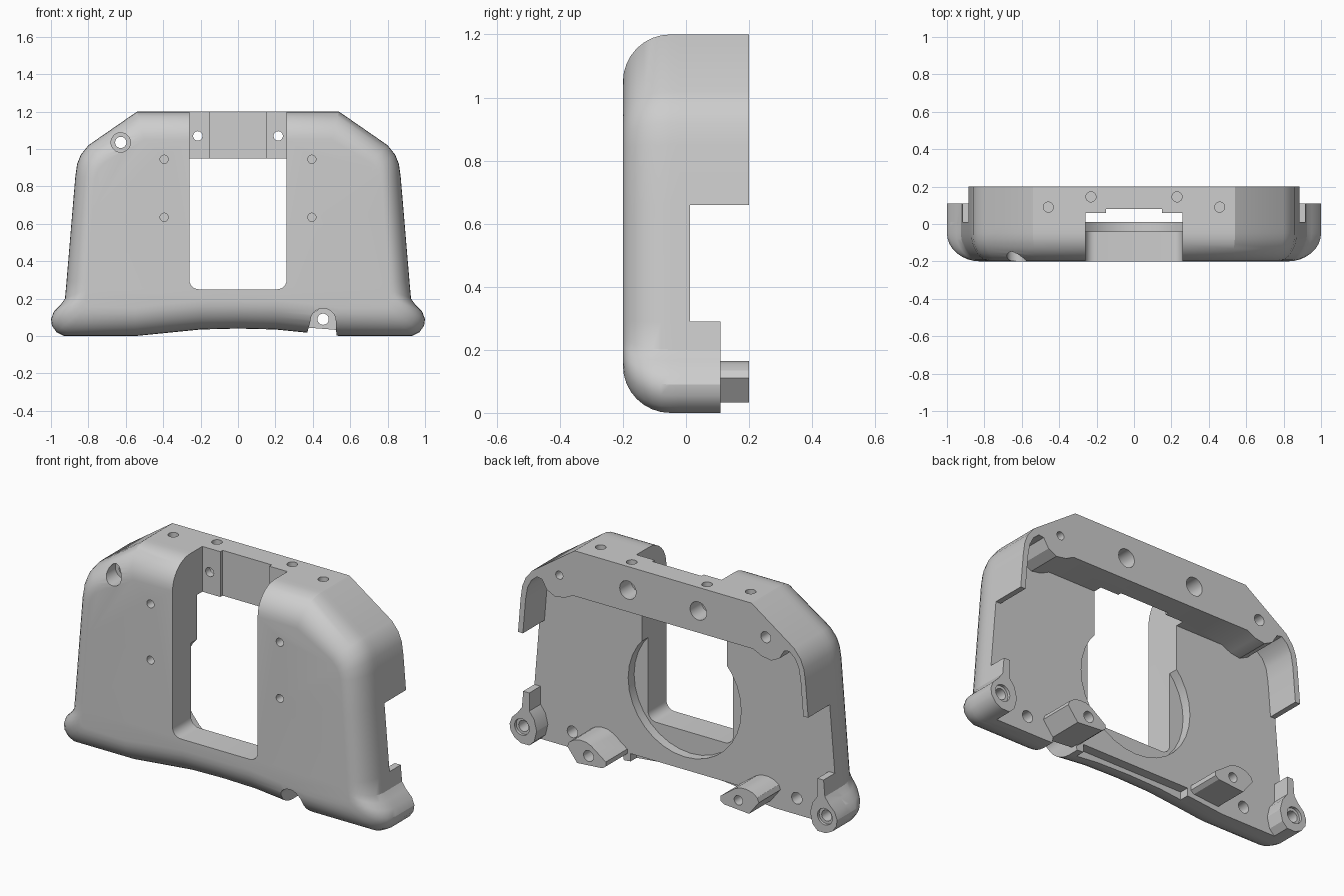
import bpy, bmesh, math
from mathutils import Matrix

cube = bpy.data.objects.get("Cube")
if cube:
    bpy.data.objects.remove(cube, do_unlink=True)

grey = bpy.data.materials.new("light grey")
grey.use_nodes = True
colour = (0.61, 0.61, 0.61, 1)
grey.diffuse_color = colour
grey.node_tree.nodes["Principled BSDF"].inputs["Base Color"].default_value = colour


def make(name, bm):
    bmesh.ops.recalc_face_normals(bm, faces=bm.faces)
    mesh = bpy.data.meshes.new(name)
    bm.to_mesh(mesh)
    bm.free()
    mesh.materials.append(grey)
    ob = bpy.data.objects.new(name, mesh)
    bpy.context.collection.objects.link(ob)
    return ob


def loft(name, rings):
    """Skin closed rings of equal length and cap both ends."""
    bm = bmesh.new()
    loops = [[bm.verts.new(p) for p in ring] for ring in rings]
    n = len(loops[0])
    for a, b in zip(loops, loops[1:]):
        for i in range(n):
            j = (i + 1) % n
            bm.faces.new((a[i], a[j], b[j], b[i]))
    bm.faces.new(loops[0])
    bm.faces.new(loops[-1])
    return make(name, bm)


def prism(name, outline, y0, y1):
    return loft(name, [[(x, y, z) for x, z in outline] for y in (y0, y1)])


def flip(points):
    return [(-x, z) for x, z in points]


def both(half):
    """Close a right half outline with its mirror image."""
    return half + [(-x, z) for x, z in reversed(half) if x > 0]


def rod(name, x, y, z, r, depth, axis="Y"):
    bm = bmesh.new()
    turn = Matrix.Rotation(math.pi / 2, 4, "X") if axis == "Y" else Matrix()
    bmesh.ops.create_cone(bm, cap_ends=True, segments=32, radius1=r, radius2=r,
                          depth=depth, matrix=Matrix.Translation((x, y, z)) @ turn)
    return make(name, bm)


def box(name, x0, x1, y0, y1, z0, z1):
    return prism(name, [(x0, z0), (x1, z0), (x1, z1), (x0, z1)], y0, y1)


def combine(target, tool, operation):
    mod = target.modifiers.new("join", "BOOLEAN")
    mod.operation, mod.solver, mod.object = operation, "EXACT", tool
    graph = bpy.context.evaluated_depsgraph_get()
    mesh = bpy.data.meshes.new_from_object(target.evaluated_get(graph))
    target.modifiers.clear()
    target.data = mesh
    bpy.data.objects.remove(tool, do_unlink=True)


def cut(tool):
    combine(housing, tool, "DIFFERENCE")


def add(tool):
    combine(housing, tool, "UNION")


# Front plate: full outline swept with a rounded edge into a smaller flat face
shoulder = [(.87, .85), (.86, .92), (.84, .97), (.8, 1.02), (.54, 1.2)]
lobe = [(.93, 0), (.97, .02), (.995, .055), (1, .09), (.985, .13), (.95, .165),
        (.925, .2), (.917, .29)]
outer = both([(0, .04), (.2, .035), (.4, .015), (.55, 0)] + lobe + [(.886, .66)] + shoulder)
inner = both([(0, .19), (.2, .19), (.4, .17), (.55, .15), (.8, .15), (.81, .16), (.82, .17),
              (.82, .18), (.82, .2), (.815, .22), (.81, .25), (.807, .29), (.779, .66),
              (.765, .84), (.755, .87), (.74, .9), (.71, .93), (.5, 1.05)])
rings = []
for step in range(9):
    a = step / 8 * math.pi / 2
    s, y = math.sin(a), -.05 - .15 * math.cos(a)
    rings.append([(i[0] + (o[0] - i[0]) * s, y, i[1] + (o[1] - i[1]) * s)
                  for i, o in zip(inner, outer)])
rings.append([(x, .012, z) for x, z in outer])
housing = loft("housing", rings)

# Hollow under the bottom edge, and an arched notch that bares one mounting block
cut(box("underside", -.33, .33, -.04, .05, -.1, .065))
arch = [(.455 + .068 * math.cos(a), .08 + .068 * math.sin(a))
        for a in (math.pi * k / 12 for k in range(13))]
cut(prism("arch", [(.53, -.1)] + arch + [(.34, -.1)], -.3, .1))

# Rear hood: top bar, screw bosses and thin side walls
hood = both([(.55, .95), (.6, .925), (.66, .915), (.71, .94), (.74, .99), (.77, .995),
             (.805, .965), (.828, .92), (.84, .85), (.856, .66), (.886, .66)] + shoulder)
add(prism("hood", hood, -.02, .2))

# Rear corner feet with upright tabs, and teardrop mounting blocks
foot = [(.88, 0)] + lobe + [(.88, .29), (.88, .19), (.85, .15), (.835, .09), (.85, .03)]
block = [(.35, .06), (.35, .085), (.44, .15), (.47, .162), (.51, .164), (.545, .155),
         (.575, .135), (.585, .11), (.525, .033), (.37, .045)]
for shape in (foot, flip(foot)):
    add(prism("foot", shape, -.02, .11))
for shape in (block, flip(block)):
    add(prism("block", shape, -.02, .2))

# Central window running out through the top, groove in the bar, round rear recess
corner = [(.21 + .05 * math.sin(a), .3 - .05 * math.cos(a))
          for a in (math.pi / 2 * k / 6 for k in range(7))]
cut(prism("window", both(corner + [(.26, 1.3)]), -.3, .06))
cut(box("groove", -.15, .15, 0, .08, .9, 1.3))
cut(rod("recess", 0, .01, .48, .345, .1))

# Holes: mirrored pairs first
for side in (-1, 1):
    cut(rod("bar_hole", side * .215, .1, 1.07, .025, .3))
    cut(rod("bar_counterbore", side * .215, .17, 1.07, .05, .14))
    cut(rod("boss_hole", side * .634, .16, 1.04, .022, .12))
    cut(rod("foot_hole", side * .925, .08, .09, .03, .16))
    cut(rod("foot_counterbore", side * .925, .11, .09, .045, .03))
    cut(rod("plate_hole", side * .685, 0, .09, .032, .14))
    cut(rod("block_hole", side * .46, .16, .09, .026, .14))
    cut(rod("inner_top_hole", side * .23, .145, 1.2, .027, .08, "Z"))
    cut(rod("outer_top_hole", side * .458, .09, 1.2, .027, .16, "Z"))
    for z in (.635, .945):
        cut(rod("front_hole", side * .395, -.2, z, .022, .14))
cut(rod("cable_hole", .455, .1, .09, .03, .5))
cut(rod("corner_hole", -.627, 0, 1.035, .03, .6))
cut(rod("corner_counterbore", -.627, -.2, 1.035, .052, .2))

# Smooth the rounded edges while keeping machined edges crisp
bpy.ops.object.select_all(action="DESELECT")
housing.select_set(True)
bpy.context.view_layer.objects.active = housing
bpy.ops.object.shade_smooth_by_angle(angle=math.radians(28))
